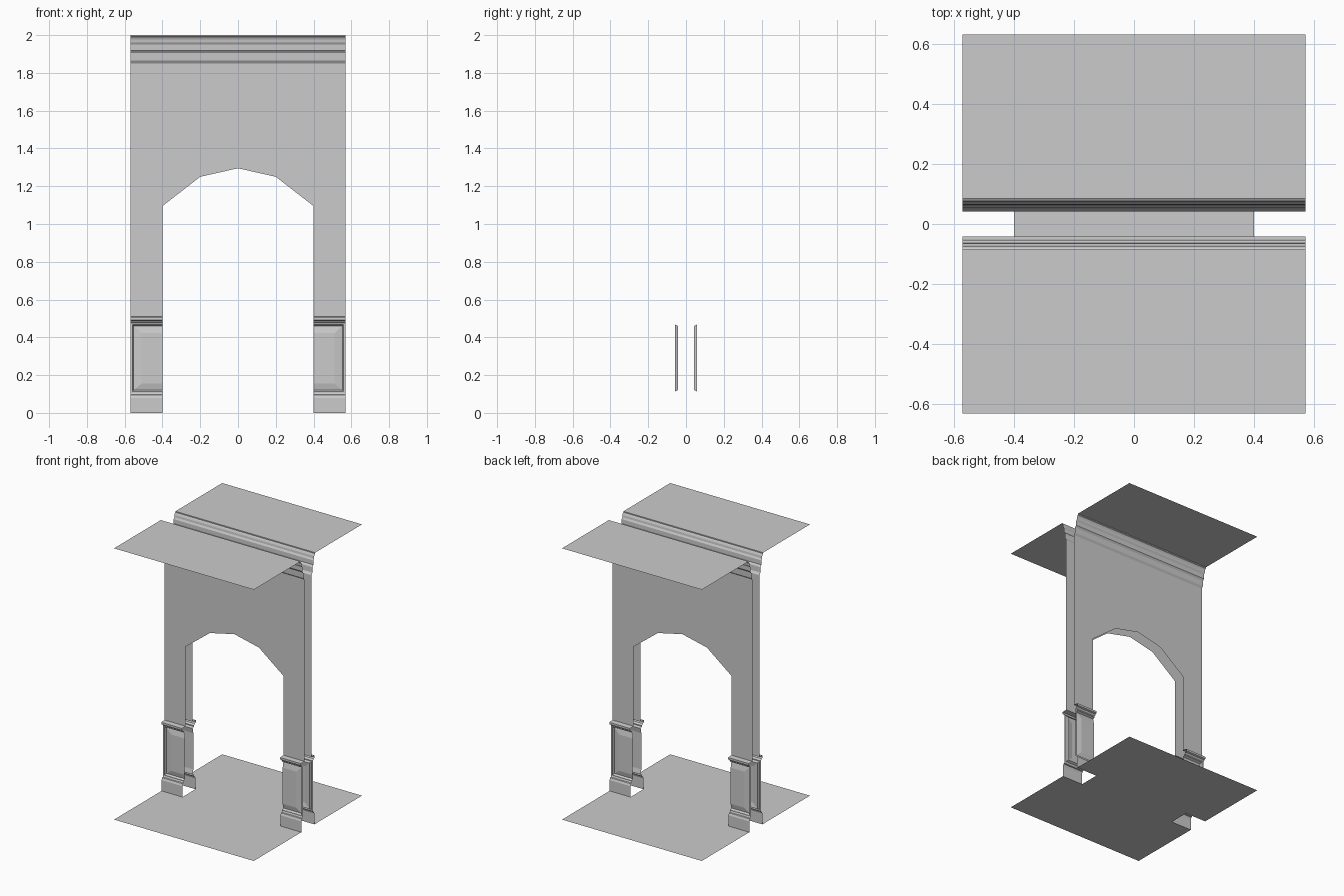
import bpy
import math

if "Cube" in bpy.data.objects:
    bpy.data.objects.remove(bpy.data.objects["Cube"])

W, D, H = 0.57, 0.63, 2.0      # half width, half depth, height
OPEN = 0.40                    # half width of the archway
WALL, BASE, RAIL = 0.042, 0.076, 0.058


def make(name, verts, faces):
    """Quarter mesh (x > 0, front side) mirrored to all four quarters."""
    me = bpy.data.meshes.new(name)
    me.from_pydata(verts, [], faces)
    me.update()
    ob = bpy.data.objects.new(name, me)
    bpy.context.collection.objects.link(ob)
    mod = ob.modifiers.new("mirror", 'MIRROR')
    mod.use_axis = (True, True, False)
    mod.merge_threshold = 0.0001
    return ob


def strip(name, x0, x1, profile):
    """Run a (depth, z) profile, listed bottom to top, along x."""
    verts = [(x, -d, z) for d, z in profile for x in (x0, x1)]
    faces = [(2*i, 2*i+1, 2*i+3, 2*i+2) for i in range(len(profile) - 1)]
    return make(name, verts, faces)


# floor, notched around the piers
make("floor", [(0, -D, 0), (W, -D, 0), (W, -BASE, 0),
               (OPEN, -BASE, 0), (OPEN, 0, 0), (0, 0, 0)], [range(6)])

# ceiling on each side of the wall
make("ceiling", [(0, -D, H), (0, -0.085, H), (W, -0.085, H), (W, -D, H)],
     [range(4)])

# wall sheets with the faceted arch
arch = [(OPEN, 0.51), (W, 0.51), (W, 1.85), (0, 1.85),
        (0, 1.295), (0.2, 1.25), (OPEN, 1.095)]
make("arch_wall", [(x, -WALL, z) for x, z in arch], [range(len(arch))])

# cornice with a coved top
cove = [(0.085 - 0.013 * math.cos(a), 1.962 + 0.03 * math.sin(a))
        for a in (0, math.pi / 6, math.pi / 3, math.pi / 2)]
strip("cornice", 0, W, [(WALL, 1.85), (0.052, 1.865), (0.054, 1.905),
                        (0.064, 1.918), (0.065, 1.95)] + cove + [(0.085, H)])

# skirting and cap moulding on the piers
strip("skirting", OPEN, W, [(BASE, 0), (BASE, 0.08), (0.07, 0.095),
                            (0.062, 0.098), (RAIL, 0.105)])
strip("cap_moulding", OPEN, W, [(RAIL, 0.475), (0.065, 0.481), (0.068, 0.487),
                                (0.08, 0.492), (0.08, 0.507), (WALL, 0.51)])

# wainscot panel: nested three-sided frames (outer x, low z, high z, depth)
rings = [(W, 0.105, 0.475, RAIL), (0.558, 0.113, 0.468, RAIL),
         (0.552, 0.121, 0.460, 0.043), (0.510, 0.155, 0.422, 0.051)]
verts, faces = [], []
for x, lo, hi, d in rings:
    verts += [(OPEN, -d, lo), (x, -d, lo), (x, -d, hi), (OPEN, -d, hi)]
for r in range(len(rings) - 1):
    for k in range(3):
        a = 4 * r + k
        faces.append((a, a + 1, a + 5, a + 4))
n = 4 * (len(rings) - 1)
faces.append((n, n + 1, n + 2, n + 3))
make("wainscot_panel", verts, faces)
